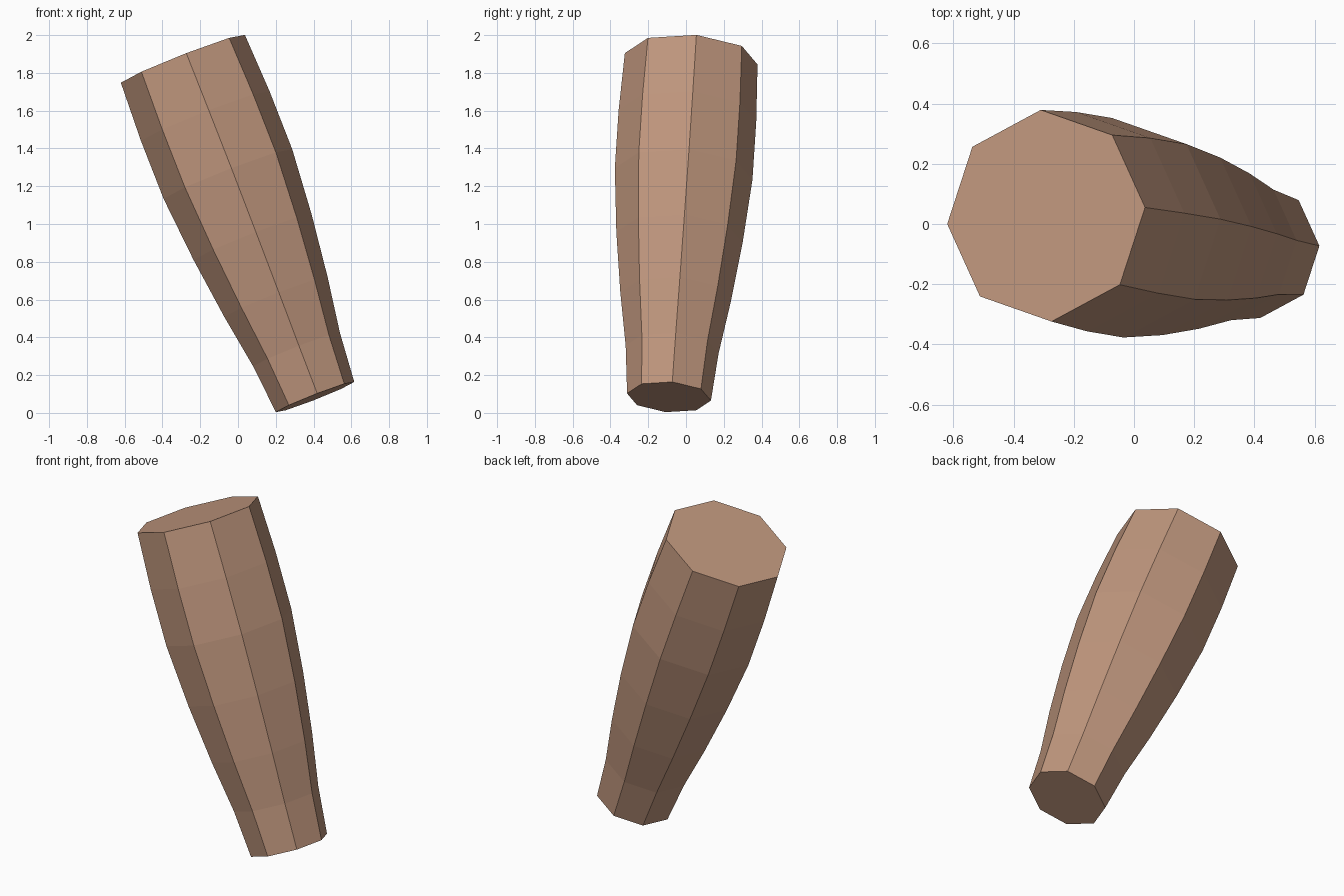
import bpy, bmesh, math
from mathutils import Vector

if "Cube" in bpy.data.objects:
    bpy.data.objects.remove(bpy.data.objects["Cube"])

SIDES = 8
# (distance along the axis, radius) from the narrow end to the wide end
PROFILE = [(0, 0.223), (0.27, 0.247), (0.57, 0.294), (0.91, 0.336),
           (1.27, 0.366), (1.60, 0.366), (1.926, 0.353)]

# Leaning axis and the two directions spanning each ring
base = Vector((0.408, -0.09, 0.084))
tip = Vector((-0.292, 0.0275, 1.875))
axis = (tip - base).normalized()
side = Vector((0.33, 0.0275, 0.125))
side = (side - axis * side.dot(axis)).normalized()
across = axis.cross(side)

# Tapered, bulging eight-sided barrel with flat end caps
bm = bmesh.new()
rings = []
for dist, radius in PROFILE:
    ring = []
    for i in range(SIDES):
        a = 2 * math.pi * i / SIDES
        ring.append(bm.verts.new(base + axis * dist
                                 + (side * math.cos(a) + across * math.sin(a)) * radius))
    rings.append(ring)
for low, high in zip(rings, rings[1:]):
    for i in range(SIDES):
        j = (i + 1) % SIDES
        bm.faces.new((low[i], low[j], high[j], high[i]))
bm.faces.new(rings[0][::-1])
bm.faces.new(rings[-1])
bmesh.ops.recalc_face_normals(bm, faces=bm.faces)

mesh = bpy.data.meshes.new("tapered_limb")
bm.to_mesh(mesh)
bm.free()

skin = bpy.data.materials.new("warm tan")
skin.diffuse_color = (0.52, 0.305, 0.205, 1)
skin.use_nodes = True
skin.node_tree.nodes["Principled BSDF"].inputs["Base Color"].default_value = skin.diffuse_color
mesh.materials.append(skin)
limb = bpy.data.objects.new("tapered_limb", mesh)
bpy.context.collection.objects.link(limb)
